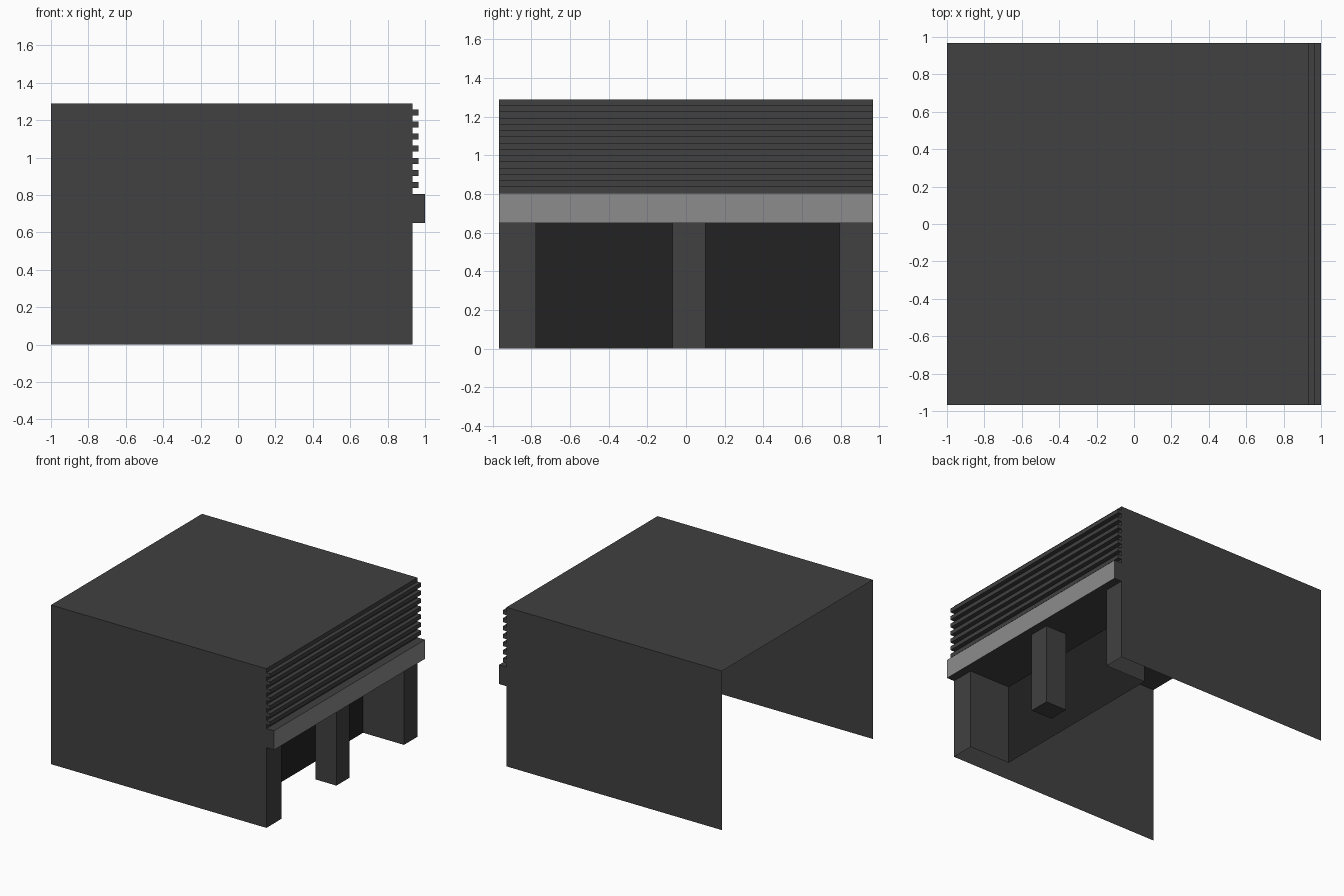
import bpy, bmesh
from mathutils import Vector

if "Cube" in bpy.data.objects:
    bpy.data.objects.remove(bpy.data.objects["Cube"])


def material(name, v):
    m = bpy.data.materials.new(name)
    m.diffuse_color = (v, v, v, 1)
    m.use_nodes = True
    m.node_tree.nodes["Principled BSDF"].inputs["Base Color"].default_value = m.diffuse_color
    return m


CHARCOAL = material("charcoal wall", 0.052)
BLACK = material("dark glazing", 0.016)
GREY = material("light grey fascia", 0.262)

# Box face loops by direction, using corner index = 4*x + 2*y + z
FACES = {"-x": (0, 1, 3, 2), "+x": (4, 6, 7, 5), "-y": (0, 4, 5, 1),
         "+y": (2, 3, 7, 6), "-z": (0, 2, 6, 4), "+z": (1, 5, 7, 3)}


def box(name, xs, ys, zs, keep, accent=None, accent_face=None, inward=False):
    """Box of only the kept sides; one side may take an accent material."""
    bm = bmesh.new()
    v = [bm.verts.new(Vector((x, y, z))) for x in xs for y in ys for z in zs]
    for side in keep.split():
        f = bm.faces.new([v[i] for i in FACES[side]])
        if side == accent_face:
            f.material_index = 1
        if inward:
            f.normal_flip()
    bmesh.ops.delete(bm, geom=[p for p in bm.verts if not p.link_faces], context="VERTS")
    me = bpy.data.meshes.new(name)
    bm.to_mesh(me)
    bm.free()
    me.materials.append(CHARCOAL)
    if accent:
        me.materials.append(accent)
    ob = bpy.data.objects.new(name, me)
    bpy.context.collection.objects.link(ob)
    return ob


BACK, FRONT, HALF, TOP = -1.0, 0.932, 0.967, 1.29
OPEN_TOP, BAND_TOP = 0.65, 0.805
REC_X, REC_L, REC_R = 0.565, -0.775, 0.795

# Thin side walls and roof, open at the back and underneath
box("walls_and_roof", (BACK, FRONT), (-HALF, HALF), (0, TOP), "-y +y +z")

# Front sheet above the opening and beside it
box("upper_facade", (BACK, FRONT), (-HALF, HALF), (OPEN_TOP, TOP), "+x")
box("facade_pier_left", (BACK, FRONT), (-HALF, REC_L), (0, OPEN_TOP), "+x")
box("facade_pier_right", (BACK, FRONT), (REC_R, HALF), (0, OPEN_TOP), "+x")

# Recessed entrance with dark rear wall
box("recess", (REC_X, FRONT), (REC_L, REC_R), (0, OPEN_TOP), "-x -y +y +z",
    BLACK, "-x", inward=True)

# Column between the two bays
box("centre_column", (FRONT - 0.19, FRONT), (-0.07, 0.1), (0, OPEN_TOP), "-x +x -y +y -z")

# Projecting band over the opening
box("fascia_band", (FRONT, 1.0), (-HALF, HALF), (OPEN_TOP, BAND_TOP), "+x -y +y -z +z",
    GREY, "+x")

# Seven louvres, with gaps equal to their thickness
STEP = (TOP - BAND_TOP) / 15
for i in range(7):
    z = BAND_TOP + STEP * (2 * i + 1)
    box(f"louvre_{i + 1}", (FRONT, FRONT + 0.033), (-HALF, HALF), (z, z + STEP), "+x -y +y -z +z")
